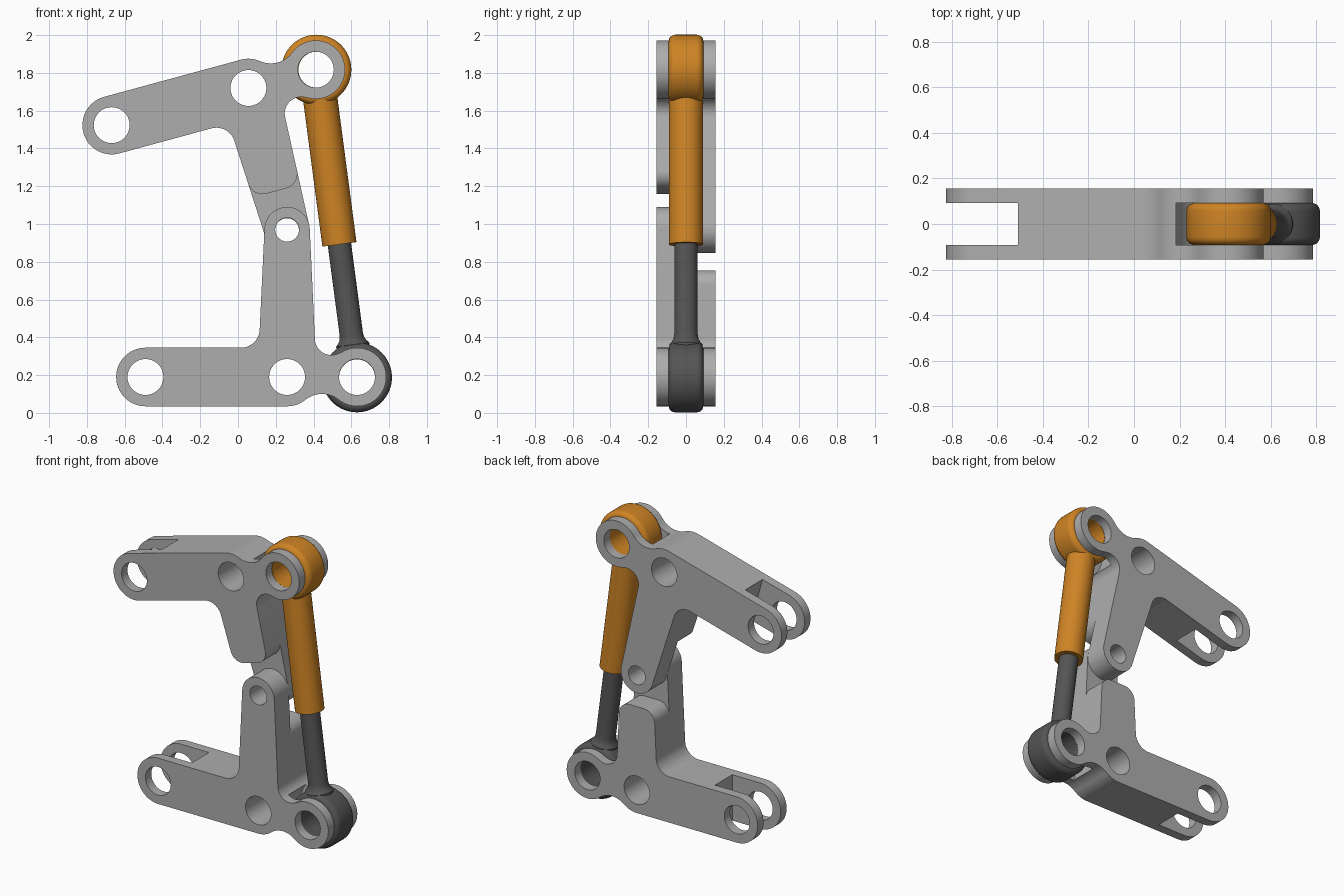
import bpy
import bmesh
from math import cos, sin, radians, pi
from mathutils import Matrix, Vector

if "Cube" in bpy.data.objects:
    bpy.data.objects.remove(bpy.data.objects["Cube"], do_unlink=True)


def material(name, rgb):
    mat = bpy.data.materials.new(name)
    mat.use_nodes = True
    mat.diffuse_color = (*rgb, 1)
    mat.node_tree.nodes["Principled BSDF"].inputs["Base Color"].default_value = (*rgb, 1)
    return mat


GREY = material("light grey", (0.42, 0.42, 0.42))
ORANGE = material("orange", (0.62, 0.23, 0.018))
DARK = material("dark grey", (0.09, 0.09, 0.09))


def finish(name, bm, mat):
    bmesh.ops.recalc_face_normals(bm, faces=bm.faces)
    mesh = bpy.data.meshes.new(name)
    bm.to_mesh(mesh)
    bm.free()
    obj = bpy.data.objects.new(name, mesh)
    bpy.context.collection.objects.link(obj)
    if mat:
        mesh.materials.append(mat)
    return obj


def activate(obj):
    bpy.ops.object.select_all(action="DESELECT")
    obj.select_set(True)
    bpy.context.view_layer.objects.active = obj


def smooth(obj):
    activate(obj)
    bpy.ops.object.shade_smooth_by_angle(angle=radians(30))


def arc(x, z, r, start, end, steps=20):
    angles = [radians(start + (end - start) * i / steps) for i in range(steps + 1)]
    return [(x + r * cos(a), z + r * sin(a)) for a in angles]


def prism(name, outline, y0, y1, mat=None):
    """Extrude an x-z outline along y."""
    bm = bmesh.new()
    face = bm.faces.new([bm.verts.new((x, y0, z)) for x, z in outline])
    side = bmesh.ops.extrude_face_region(bm, geom=[face])["geom"]
    verts = [v for v in side if isinstance(v, bmesh.types.BMVert)]
    bmesh.ops.translate(bm, verts=verts, vec=(0, y1 - y0, 0))
    return finish(name, bm, mat)


def lathe(name, profile, mat, matrix, closed=False, steps=64):
    """Revolve (radius, height) points around z."""
    bm = bmesh.new()
    verts = [bm.verts.new((r, 0, h)) for r, h in profile]
    ends = verts + verts[:1] if closed else verts
    edges = [bm.edges.new(pair) for pair in zip(ends, ends[1:])]
    bmesh.ops.spin(bm, geom=verts + edges, cent=(0, 0, 0), axis=(0, 0, 1),
                   angle=2 * pi, steps=steps)
    bmesh.ops.remove_doubles(bm, verts=bm.verts, dist=1e-5)
    obj = finish(name, bm, mat)
    obj.matrix_world = matrix
    smooth(obj)
    return obj


def cut(obj, cutter):
    activate(obj)
    mod = obj.modifiers.new("cut", "BOOLEAN")
    mod.operation = "DIFFERENCE"
    mod.solver = "EXACT"
    mod.object = cutter
    bpy.ops.object.modifier_apply(modifier=mod.name)
    bpy.data.objects.remove(cutter, do_unlink=True)


# Lever arm, with its middle hole at the origin
R, HALF, SLOT = 0.155, 0.155, 0.092
FORK, EYE, PIVOT = -0.75, 0.37, 0.78
outline = (arc(FORK, 0, R, 270, 90, 32)
           + arc(-0.245, 0.255, 0.1, -90, 0)
           + arc(0, PIVOT, 0.12, 178, 2, 32)
           + arc(0.235, 0.204, 0.088, 180, 303.5)
           + arc(EYE, 0, R, 123.5, -128.7, 40)
           + arc(0.185, -0.231, 0.141, 51.3, 128.7)
           + arc(0, 0, R, -51.3, -90))
lower_arm = prism("lower_arm", outline, -HALF, HALF, GREY)

# Shorten the rear half of the stem to a rounded stub
stub = ([(-0.3, 0.485)] + arc(-0.054, 0.485, 0.08, 180, 90)
        + arc(0.054, 0.485, 0.08, 90, 0) + [(0.3, 0.485), (0.3, 1), (-0.3, 1)])
cut(lower_arm, prism("stub_cutter", stub, 0, 0.3))

# Fork slot and clearance for the cylinder eye
slot = [(-1, -0.3), (FORK + 0.208, -0.3), (FORK + 0.208, 0.3), (-1, 0.3)]
cut(lower_arm, prism("fork_cutter", slot, -SLOT, SLOT))
cut(lower_arm, prism("eye_cutter", arc(EYE, 0, 0.23, 0, 354, 59), -SLOT, SLOT))

# Pin holes
for x, z, r in ((FORK, 0, 0.095), (0, 0, 0.095), (EYE, 0, 0.095), (0, PIVOT, 0.063)):
    cut(lower_arm, prism("hole_cutter", arc(x, z, r, 0, 352.5, 47), -0.3, 0.3))
smooth(lower_arm)

# The upper arm is the same part turned over and tilted
upper_arm = lower_arm.copy()
upper_arm.data = lower_arm.data.copy()
upper_arm.name = "upper_arm"
bpy.context.collection.objects.link(upper_arm)
lower_arm.matrix_world = Matrix.Translation((0.26, 0, 0.19))
upper_arm.matrix_world = (Matrix.Translation((0.055, 0, 1.72))
                          @ Matrix.Rotation(radians(-15.2), 4, "Y")
                          @ Matrix.Rotation(pi, 4, "X"))

# Hydraulic cylinder between the two arm eyes
top, bottom = Vector((0.415, 0, 1.817)), Vector((0.63, 0, 0.188))
length = (top - bottom).length


def along(start, end):
    turn = (end - start).to_track_quat("Z", "Y").to_matrix().to_4x4()
    return Matrix.Translation(start) @ turn


W, B = 0.092, 0.035
eye = ([(0.095, -W)] + arc(0.185 - B, -W + B, B, -90, 0, 6)
       + arc(0.185 - B, W - B, B, 0, 90, 6) + [(0.095, W)])
for name, place, mat in (("barrel_eye", top, ORANGE), ("rod_eye", bottom, DARK)):
    lathe(name, eye, mat, Matrix.Translation(place) @ Matrix.Rotation(pi / 2, 4, "X"), True)

barrel = [(0, 0.135), (0.091, 0.135), (0.091, 0.933), (0, 0.933)]
lathe("barrel", barrel, ORANGE, along(top, bottom))
rod = [(0, 0.135), (0.09, 0.135), (0.088, 0.175), (0.075, 0.19), (0.066, 0.205),
       (0.062, 0.23), (0.062, length - 0.9), (0, length - 0.9)]
lathe("rod", rod, DARK, along(bottom, top))
